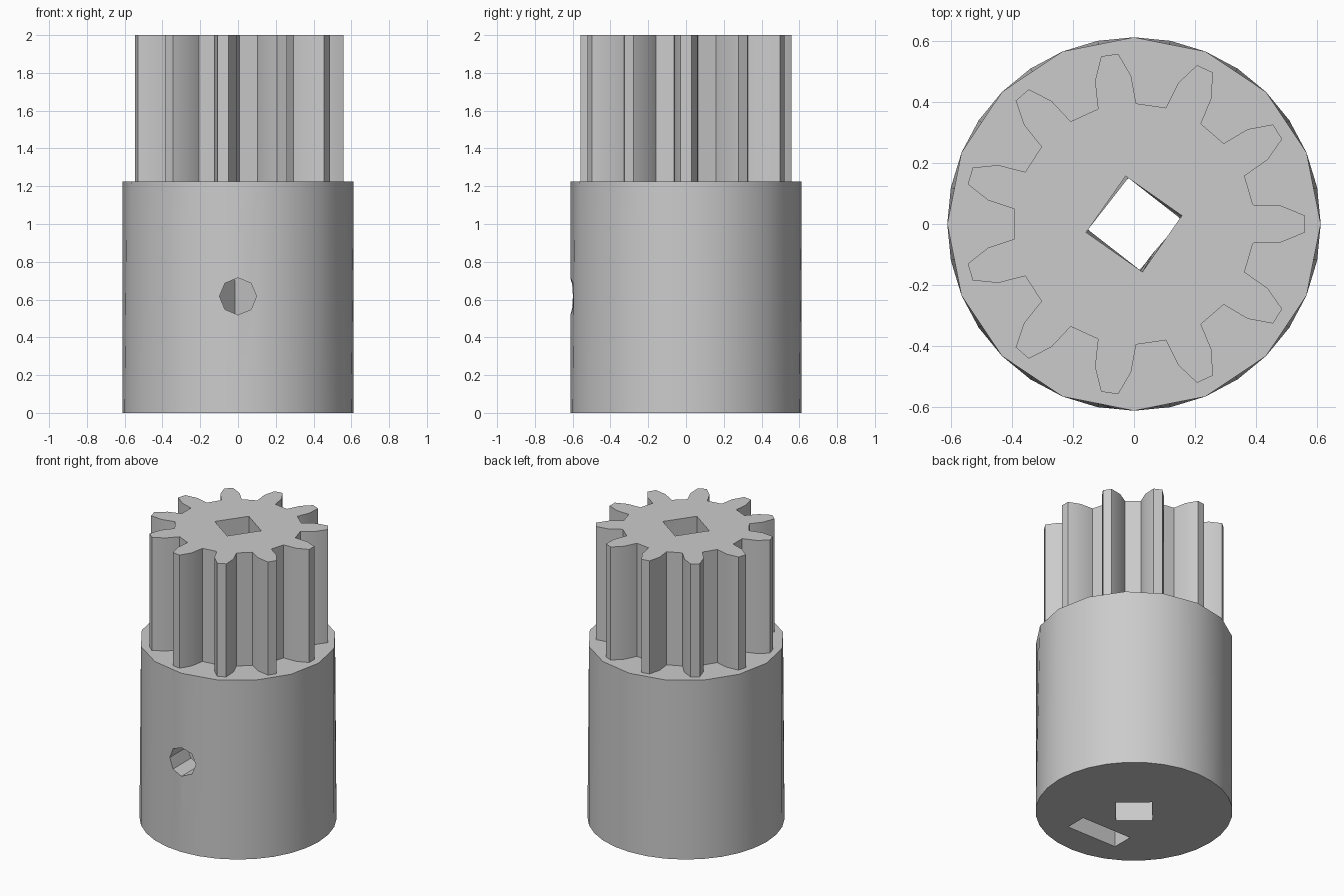
import bpy
import bmesh
from math import cos, sin, pi, radians
from mathutils import Vector

if "Cube" in bpy.data.objects:
    bpy.data.objects.remove(bpy.data.objects["Cube"], do_unlink=True)

grey = bpy.data.materials.new("plain grey")
grey.use_nodes = True
COLOUR = (0.6, 0.6, 0.6, 1)
grey.diffuse_color = COLOUR
grey.node_tree.nodes["Principled BSDF"].inputs["Base Color"].default_value = COLOUR


def polar(r, a, z):
    return Vector((r * cos(a), r * sin(a), z))


def loft(name, start, end):
    """Closed solid between two matching rings of points."""
    bm = bmesh.new()
    a = [bm.verts.new(p) for p in start]
    b = [bm.verts.new(p) for p in end]
    bm.faces.new(a)
    bm.faces.new(b)
    n = len(a)
    for i in range(n):
        j = (i + 1) % n
        bm.faces.new((a[i], a[j], b[j], b[i]))
    bmesh.ops.recalc_face_normals(bm, faces=bm.faces)
    mesh = bpy.data.meshes.new(name)
    bm.to_mesh(mesh)
    bm.free()
    mesh.materials.append(grey)
    obj = bpy.data.objects.new(name, mesh)
    bpy.context.collection.objects.link(obj)
    return obj


def combine(target, other, operation):
    bpy.context.view_layer.objects.active = target
    mod = target.modifiers.new(operation, "BOOLEAN")
    mod.operation = operation
    mod.solver = "EXACT"
    mod.object = other
    bpy.ops.object.modifier_apply(modifier=mod.name)
    bpy.data.objects.remove(other, do_unlink=True)


# Collar: round at the base, sixteen-sided at the top
SIDES, R, TOP = 32, 0.612, 1.225
step = 2 * pi / SIDES
base = [polar(R, i * step, 0) for i in range(SIDES)]
rim = [polar(R * (cos(step) if i % 2 else 1), i * step, TOP) for i in range(SIDES)]
pinion = loft("pinion_gear", base, rim)

# Toothed section, each tooth given as radius and angle from its centre
TEETH = 11
tooth = [(0.395, -9.2), (0.485, -7.1), (0.56, -2.9),
         (0.56, 2.9), (0.485, 7.1), (0.395, 9.2)]
outline = [(r, radians(a) + k * 2 * pi / TEETH) for k in range(TEETH) for r, a in tooth]
teeth = loft("teeth", [polar(r, a, 1.0) for r, a in outline],
             [polar(r, a, 2.0) for r, a in outline])
combine(pinion, teeth, "UNION")

# Shaft bore, a slightly twisted square
bore = loft("bore_cutter",
            [polar(0.16, radians(4) + k * pi / 2, -0.1) for k in range(4)],
            [polar(0.16, radians(10) + k * pi / 2, 2.1) for k in range(4)])
combine(pinion, bore, "DIFFERENCE")

# Set screw hole from the front into the bore
SCREW_Z = 0.617
ring = [(0.098 * sin(k * pi / 4), SCREW_Z + 0.098 * cos(k * pi / 4)) for k in range(8)]
screw = loft("screw_cutter", [(x, -0.8, z) for x, z in ring], [(x, 0, z) for x, z in ring])
combine(pinion, screw, "DIFFERENCE")

# Nut slot open at the underside, with a pointed top
slot = [(-0.19, -0.1), (0.19, -0.1), (0.19, SCREW_Z + 0.11),
        (0, SCREW_Z + 0.22), (-0.19, SCREW_Z + 0.11)]
nut = loft("nut_cutter", [(x, -0.41, z) for x, z in slot], [(x, -0.265, z) for x, z in slot])
combine(pinion, nut, "DIFFERENCE")

# Smooth walls with sharp rims and tooth corners
bpy.ops.object.select_all(action="DESELECT")
pinion.select_set(True)
bpy.context.view_layer.objects.active = pinion
bpy.ops.object.shade_smooth_by_angle(angle=radians(30))
